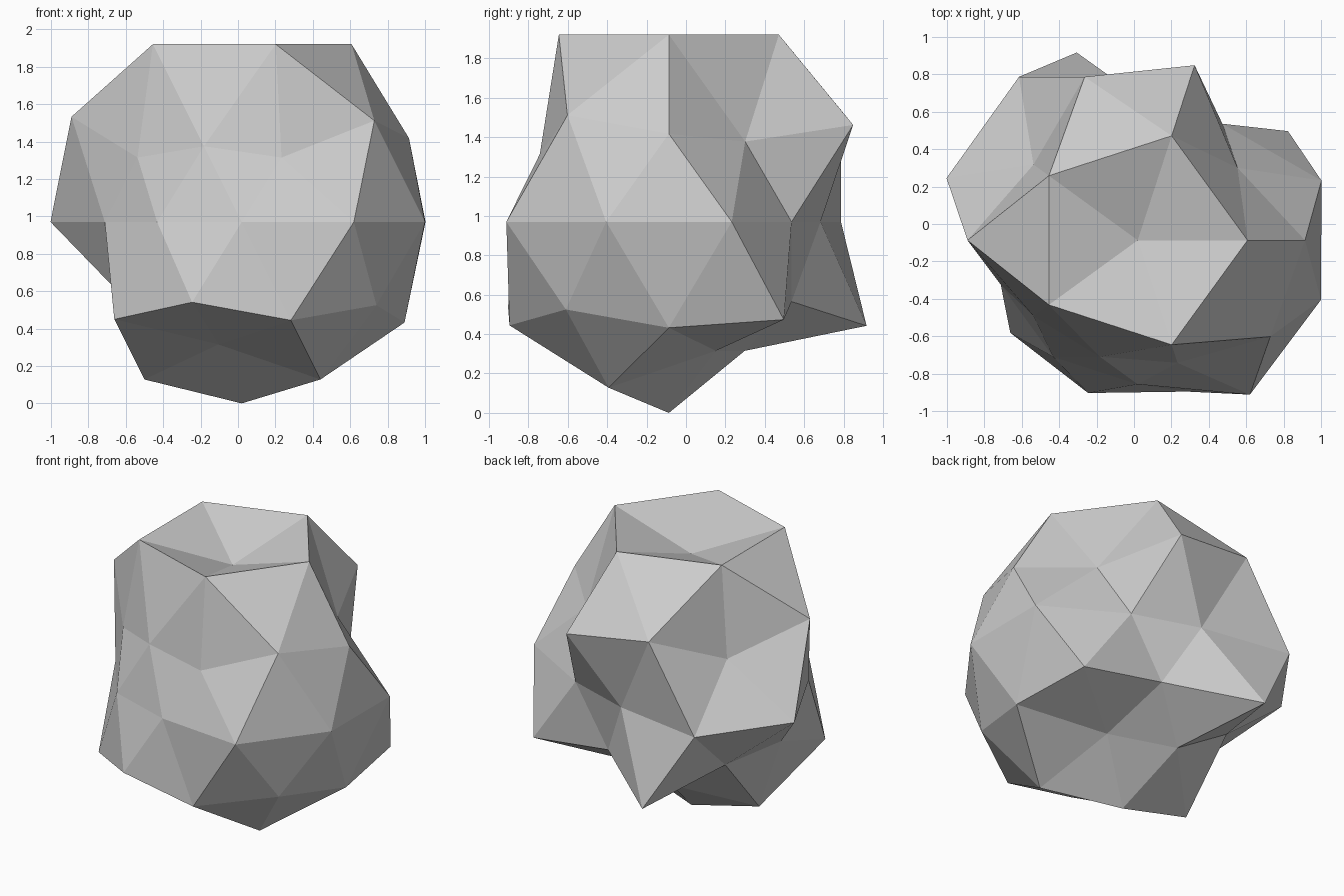
import bpy
import math

cube = bpy.data.objects.get("Cube")
if cube:
    bpy.data.objects.remove(cube, do_unlink=True)

# Plain grey stone
stone = bpy.data.materials.new("stone_grey")
stone.use_nodes = True
grey = (0.6, 0.6, 0.6, 1)
stone.diffuse_color = grey
stone.node_tree.nodes["Principled BSDF"].inputs["Base Color"].default_value = grey

# Radii of each ring of the ball, top to bottom, counterclockwise from +x
DENT = 0.77
RINGS = {
    1.0: [DENT],
    0.85: [1.117] * 5,
    0.53: [0.775, 1.08, 1.07, DENT, 1.03],
    0.45: [1.0, 1.1, DENT, DENT, DENT],
    0.0: [1.033, DENT, DENT, 1.08, 1.075, DENT, DENT, DENT, 1.02, 1.03],
    -0.45: [1.11, 1.18, DENT, 0.96, 0.995],
    -0.53: [1.023, DENT, DENT, 0.99, 1.0],
    -0.85: [DENT, DENT, 0.99, DENT, 0.99],
    -1.0: [0.97],
}


def azimuth(v):
    return (math.atan2(v.co.y, v.co.x) + 0.01) % math.tau


# Faceted boulder: a coarse ball with each corner pushed in or out
bpy.ops.mesh.primitive_ico_sphere_add(subdivisions=2, radius=1)
boulder = bpy.context.object
boulder.name = "boulder"
verts = boulder.data.vertices
rings = [(radii, sorted((v for v in verts if abs(v.co.normalized().z - height) < 0.03), key=azimuth))
         for height, radii in RINGS.items()]
for radii, ring in rings:
    for v, radius in zip(ring, radii):
        v.co = v.co.normalized() * radius

# Stand it on the ground, centred
for v in verts:
    v.co.x += 0.02
    v.co.y -= 0.087
    v.co.z += 0.97
boulder.data.materials.append(stone)
bpy.ops.object.shade_flat()
